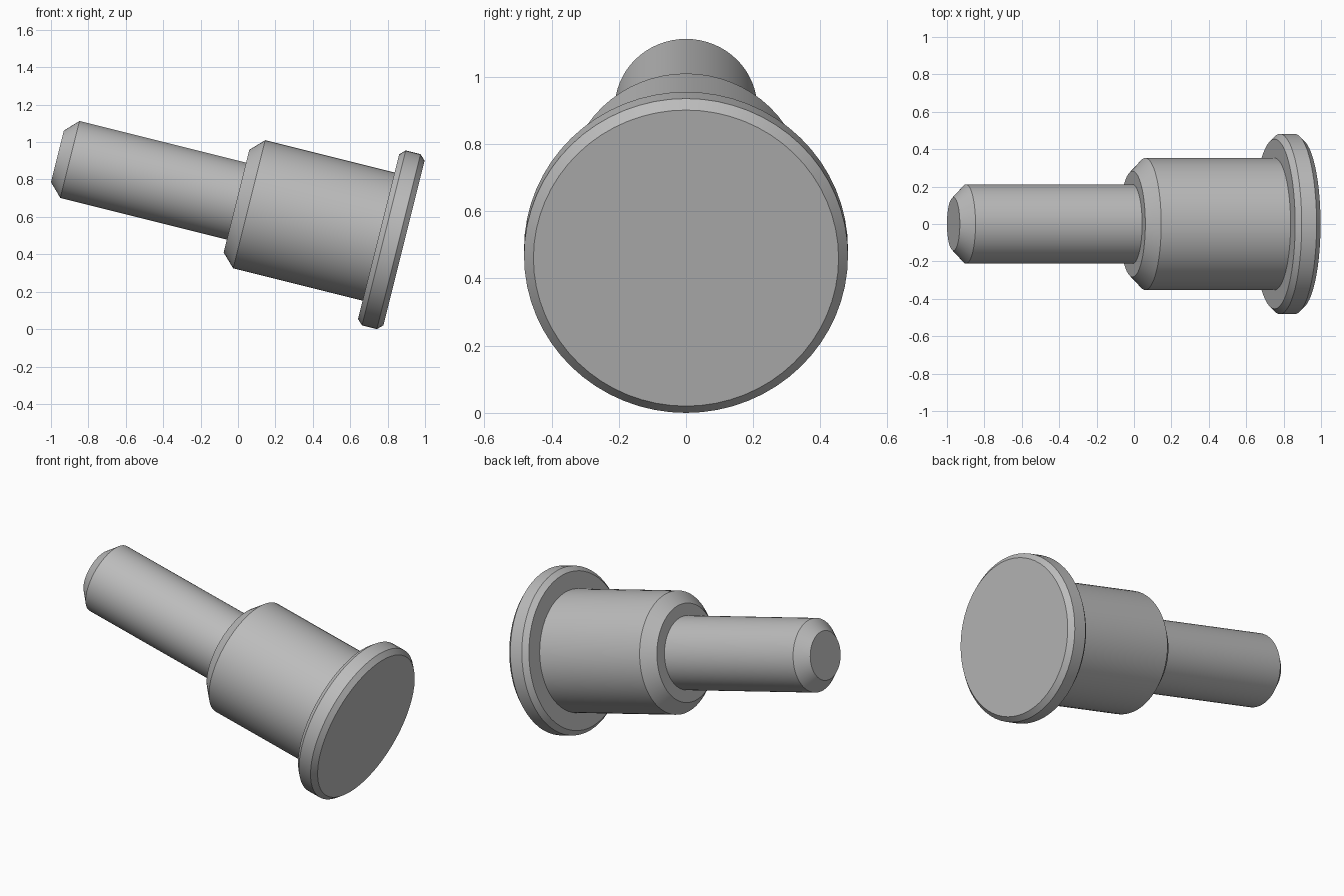
import bpy, bmesh, math
from mathutils import Matrix, Vector

if "Cube" in bpy.data.objects:
    bpy.data.objects.remove(bpy.data.objects["Cube"], do_unlink=True)

SIDES = 64
TILT = math.atan(0.25)      # the axis drops towards +x
AXIS_OFFSET = 0.667         # axis distance from the origin, across the axis

# One plain grey metal
metal = bpy.data.materials.new("grey metal")
metal.use_nodes = True
grey = (0.5, 0.5, 0.5, 1.0)
metal.diffuse_color = grey
metal.node_tree.nodes["Principled BSDF"].inputs["Base Color"].default_value = grey

# Half outline as (position along axis, radius)
shaft = [(-1.162, 0.0), (-1.162, 0.142), (-1.093, 0.212)]
body = [(-0.175, 0.212), (-0.175, 0.283), (-0.105, 0.353)]
flange = [(0.608, 0.353), (0.608, 0.454), (0.637, 0.482),
          (0.719, 0.482), (0.748, 0.454), (0.748, 0.0)]


def turned_part(name, outline):
    """Revolve an outline around the x axis into a closed solid."""
    bm = bmesh.new()
    verts = [bm.verts.new((s, 0, r)) for s, r in outline]
    edges = [bm.edges.new(pair) for pair in zip(verts, verts[1:])]
    bmesh.ops.spin(bm, geom=verts + edges, cent=(0, 0, 0), axis=(1, 0, 0),
                   angle=math.tau, steps=SIDES, use_duplicate=False)
    bmesh.ops.remove_doubles(bm, verts=bm.verts, dist=1e-4)
    bmesh.ops.recalc_face_normals(bm, faces=bm.faces)
    mesh = bpy.data.meshes.new(name)
    bm.to_mesh(mesh)
    bm.free()
    mesh.materials.append(metal)
    obj = bpy.data.objects.new(name, mesh)
    bpy.context.collection.objects.link(obj)
    return obj


pin = turned_part("stepped_pin", shaft + body + flange)

# Lean the pin so it rests on the flange rim
lean = Matrix.Rotation(TILT, 4, 'Y')
pin.data.transform(lean @ Matrix.Translation((0, 0, AXIS_OFFSET)))
lowest = min(v.co.z for v in pin.data.vertices)
pin.data.transform(Matrix.Translation(Vector((0, 0, -lowest))))

# Smooth round walls, sharp chamfer edges
bpy.ops.object.select_all(action='DESELECT')
pin.select_set(True)
bpy.context.view_layer.objects.active = pin
bpy.ops.object.shade_smooth_by_angle(angle=math.radians(30))
